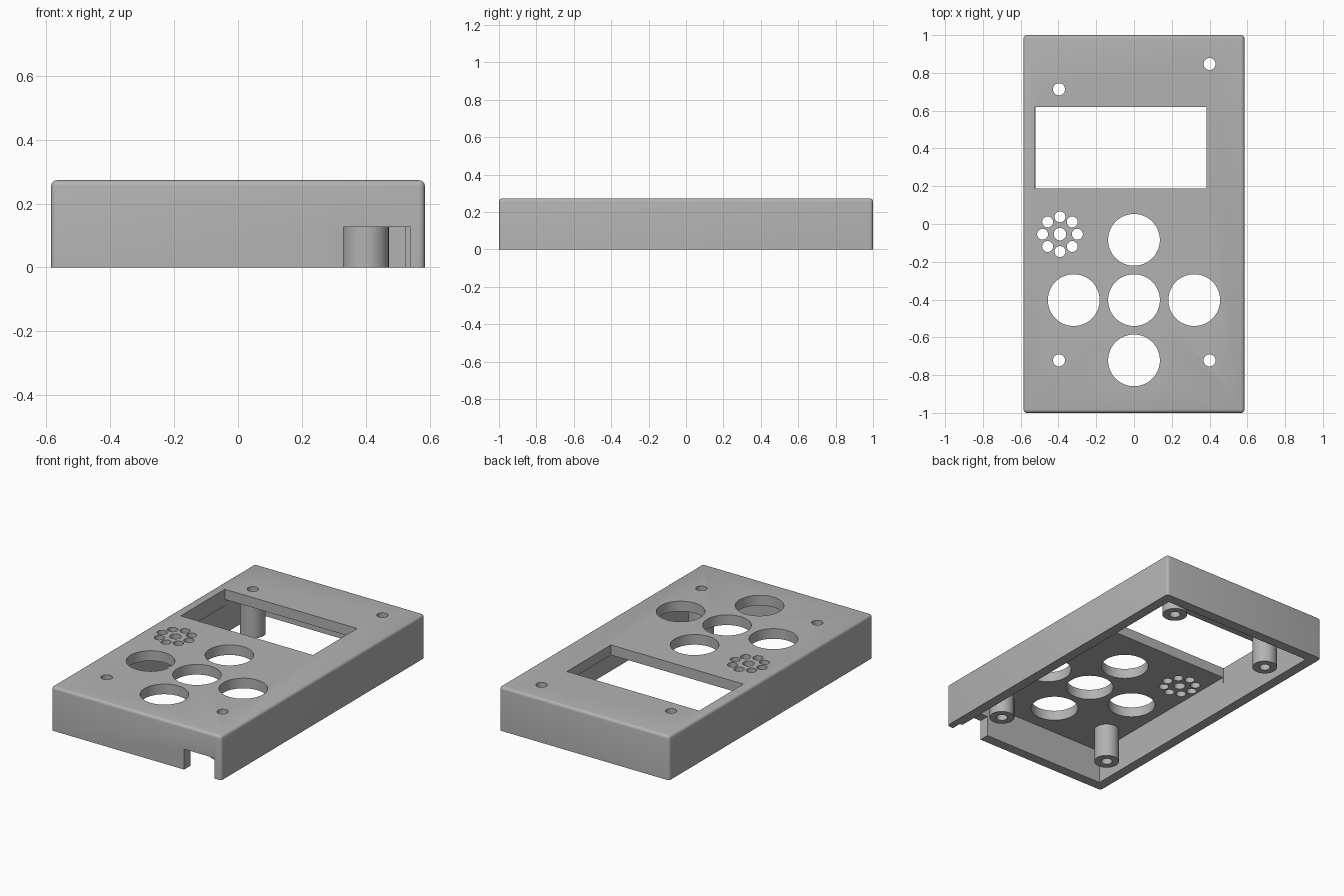
import bpy
import bmesh
import math
from mathutils import Matrix, Vector

default = bpy.data.objects.get("Cube")
if default:
    bpy.data.objects.remove(default, do_unlink=True)

W, L, H = 1.17, 2.0, 0.273      # outer size
WALL = 0.063
FILLET = 0.018

grey = bpy.data.materials.new("grey plastic")
grey.use_nodes = True
colour = (0.45, 0.45, 0.45, 1)
grey.diffuse_color = colour
grey.node_tree.nodes["Principled BSDF"].inputs["Base Color"].default_value = colour


def add_box(bm, lo, hi):
    lo, hi = Vector(lo), Vector(hi)
    matrix = Matrix.Translation((lo + hi) / 2) @ Matrix.Diagonal((*(hi - lo), 1))
    bmesh.ops.create_cube(bm, size=1, matrix=matrix)


def add_cylinder(bm, x, y, radius, z0, z1, sides=48):
    bmesh.ops.create_cone(bm, cap_ends=True, segments=sides, radius1=radius, radius2=radius,
                          depth=z1 - z0, matrix=Matrix.Translation((x, y, (z0 + z1) / 2)))


def make_object(name, bm):
    mesh = bpy.data.meshes.new(name)
    bm.to_mesh(mesh)
    bm.free()
    mesh.materials.append(grey)
    obj = bpy.data.objects.new(name, mesh)
    bpy.context.collection.objects.link(obj)
    return obj


def combine(target, name, bm, operation):
    """Apply a boolean with a temporary helper, then discard the helper."""
    helper = make_object(name, bm)
    helper.hide_render = True
    mod = target.modifiers.new(name, 'BOOLEAN')
    mod.operation = operation
    mod.solver = 'EXACT'
    mod.object = helper
    bpy.context.view_layer.objects.active = target
    bpy.ops.object.modifier_apply(modifier=name)
    bpy.data.objects.remove(helper, do_unlink=True)


# Outer block, rounded everywhere except round the open bottom
bm = bmesh.new()
add_box(bm, (-W / 2, -L / 2, 0), (W / 2, L / 2, H))
edges = [e for e in bm.edges if max(v.co.z for v in e.verts) > H / 2]
bmesh.ops.bevel(bm, geom=edges, offset=FILLET, segments=4, profile=0.5, affect='EDGES')
case = make_object("case_cover", bm)

# Hollow inside
inner_x, inner_y = W / 2 - WALL, L / 2 - WALL
bm = bmesh.new()
add_box(bm, (-inner_x, -inner_y, -0.1), (inner_x, inner_y, H - WALL))
combine(case, "cavity", bm, 'DIFFERENCE')

# Screw posts hanging from the face plate
posts = [(-0.397, 0.713), (0.4, 0.847), (-0.397, -0.722), (0.4, -0.722)]
bm = bmesh.new()
for x, y in posts:
    add_cylinder(bm, x, y, 0.072, 0, H - WALL / 2)
combine(case, "posts", bm, 'UNION')

# Screen window, cable notch, screw bores, button holes and speaker holes
bm = bmesh.new()
add_box(bm, (-0.525, 0.187, H - 0.1), (0.385, 0.62, H + 0.1))
add_box(bm, (0.33, -1.1, -0.1), (0.54, -inner_y, 0.127))
for x, y in posts:
    add_cylinder(bm, x, y, 0.032, -0.1, H + 0.1, 32)
pitch = 0.319
for i, j in [(0, 0), (1, 0), (-1, 0), (0, 1), (0, -1)]:
    add_cylinder(bm, i * pitch, -0.403 + j * pitch, 0.137, H - 0.1, H + 0.1, 64)
speaker = (-0.392, -0.054)
add_cylinder(bm, *speaker, 0.033, H - 0.1, H + 0.1, 32)
for k in range(8):
    a = k * math.tau / 8
    add_cylinder(bm, speaker[0] + 0.092 * math.cos(a), speaker[1] + 0.092 * math.sin(a),
                 0.029, H - 0.1, H + 0.1, 32)
combine(case, "openings", bm, 'DIFFERENCE')

# Smooth round surfaces, crisp edges
bpy.ops.object.select_all(action='DESELECT')
case.select_set(True)
bpy.context.view_layer.objects.active = case
bpy.ops.object.shade_smooth_by_angle(angle=math.radians(30))
